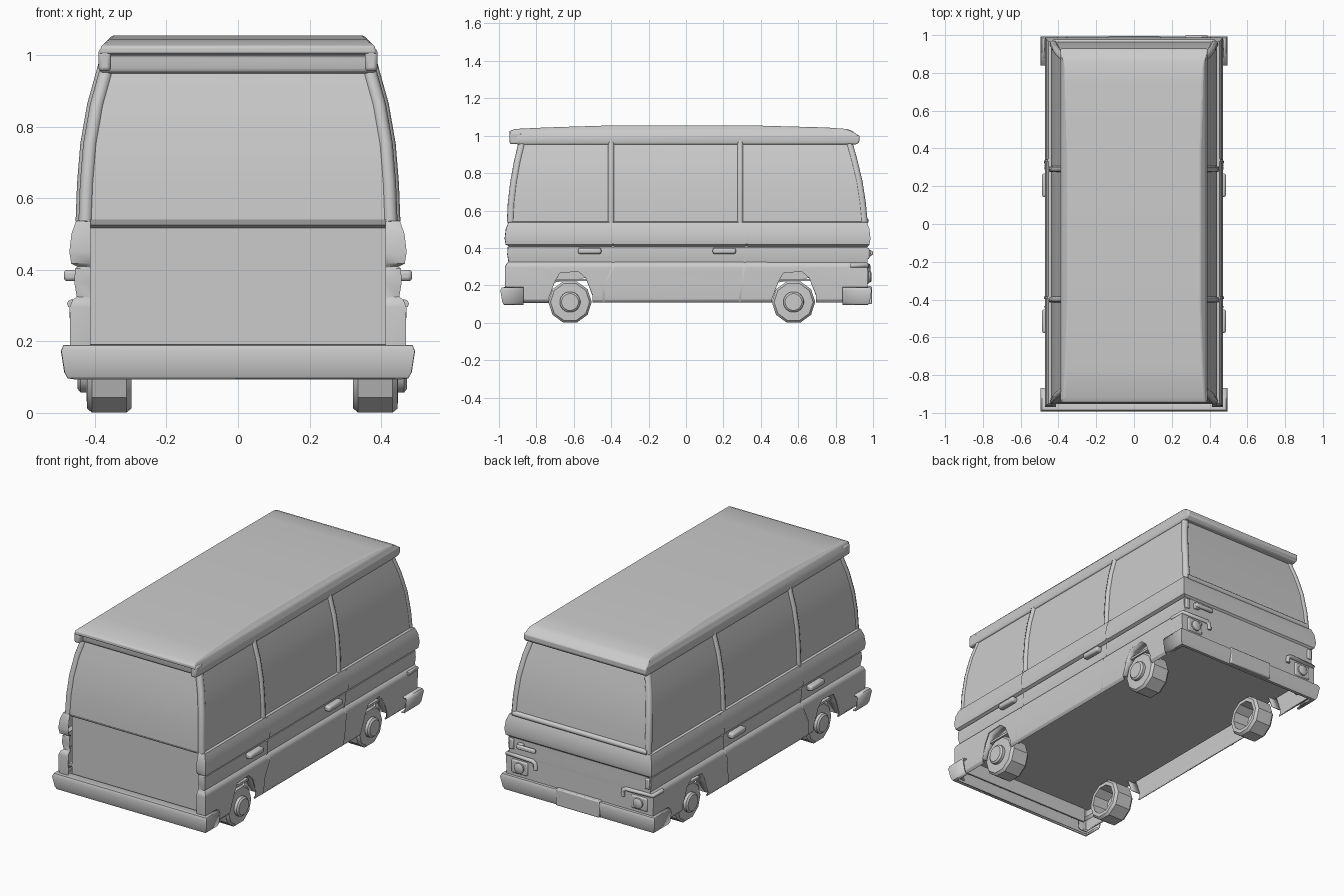
import bpy, bmesh, math
from mathutils import Vector

if "Cube" in bpy.data.objects:
    bpy.data.objects.remove(bpy.data.objects["Cube"])


def finish(name, bm, angle=35):
    me = bpy.data.meshes.new(name)
    bmesh.ops.recalc_face_normals(bm, faces=bm.faces)
    bm.to_mesh(me)
    bm.free()
    for p in me.polygons:
        p.use_smooth = True
    me.set_sharp_from_angle(angle=math.radians(angle))
    ob = bpy.data.objects.new(name, me)
    bpy.context.collection.objects.link(ob)
    return ob


def loft(name, rows, closed=False, caps=False, thick=0, bevel=0, angle=35):
    """Skin a grid of point rows; closed joins the ends of each row."""
    bm = bmesh.new()
    vs = [[bm.verts.new(p) for p in r] for r in rows]
    n = len(rows[0])
    for a, b in zip(vs, vs[1:]):
        for i in range(n if closed else n - 1):
            j = (i + 1) % n
            bm.faces.new((a[i], a[j], b[j], b[i]))
    if caps:
        bm.faces.new(vs[0])
        bm.faces.new(vs[-1])
    ob = finish(name, bm, angle)
    if thick:
        m = ob.modifiers.new("thickness", 'SOLIDIFY')
        m.thickness, m.offset = thick, 0
    if bevel:
        m = ob.modifiers.new("bevel", 'BEVEL')
        m.width, m.segments, m.limit_method, m.angle_limit = bevel, 2, 'ANGLE', math.radians(40)
    return ob


def box(name, x, y, z, bevel=0.006):
    rows = [[(x[0], y[0], h), (x[1], y[0], h), (x[1], y[1], h), (x[0], y[1], h)] for h in z]
    return loft(name, rows, True, True, bevel=bevel)


def tube(name, pts, r):
    cu = bpy.data.curves.new(name, 'CURVE')
    cu.dimensions, cu.bevel_depth, cu.bevel_resolution = '3D', r, 2
    cu.use_fill_caps = True
    sp = cu.splines.new('POLY')
    sp.points.add(len(pts) - 1)
    for p, c in zip(sp.points, pts):
        p.co = (*c, 1)
    ob = bpy.data.objects.new(name, cu)
    bpy.context.collection.objects.link(ob)


def revolve(name, profile, n, axis, centre, s=1, caps=False):
    """Turn (distance along axis, radius) pairs around the x or y axis."""
    rows = []
    for d, r in profile:
        row = []
        for i in range(n):
            a = 2 * math.pi * (i + .5) / n
            u, v = r * math.sin(a), -r * math.cos(a)
            row.append(Vector(centre) + (Vector((s * d, u, v)) if axis == 'x' else Vector((u, s * d, v))))
        rows.append(row)
    return loft(name, rows, True, caps)


# Lower body: ribbed side profile (half width, z) wrapped round the sides and rear
body = [(.452, .11), (.462, .125), (.466, .2), (.467, .295), (.46, .312), (.448, .322),
        (.454, .365), (.452, .402), (.445, .41), (.463, .42), (.468, .45), (.462, .5),
        (.450, .533), (.425, .54)]
rows = []
for h, z in body:
    yf = -h - .497
    yr = .515 + h if z > .415 else .967
    rows.append([(-.412, yf, z), (-h, yf, z), (-h, yr, z), (h, yr, z), (h, yf, z), (.412, yf, z)])
shell = loft("lower_body", rows, thick=.01, angle=28)

# Wheel arch openings with shallow closed wells
arch = [(-.118, .05), (-.115, .13), (-.085, .215), (-.055, .268), (.045, .275), (.085, .24), (.12, .15), (.12, .05)]
well = [(-.115, .13), (-.085, .215), (-.055, .268), (.045, .275), (.085, .24), (.12, .15)]
wheel_y = (-.62, .575)
for wy in wheel_y:
    cut = loft("arch_cutter", [[(x, wy + a, z) for a, z in arch] for x in (-.6, .6)], True, True)
    cut.hide_render = True
    cut.hide_set(True)
    m = shell.modifiers.new("arch", 'BOOLEAN')
    m.object, m.operation, m.solver = cut, 'DIFFERENCE', 'EXACT'
    for s in (-1, 1):
        loft("wheel_well", [[(s * x, wy + a, z) for a, z in well] for x in (.465, .40)], thick=.004)
        loft("wheel_well_back", [[(s * x, wy + a, z) for a, z in well[1:-1]] for x in (.395, .40)], True, True)
m = shell.modifiers.new("normals", 'WEIGHTED_NORMAL')
m.keep_sharp = True

# Floor and recessed front panel with sloping ledge below the windscreen
box("floor", (-.44, .44), (-.92, .96), (.222, .235), 0)
box("front_panel", (-.415, .415), (-.925, -.915), (.14, .517), 0)
loft("front_ledge", [[(s * .425, y, z) for s in (-1, 1)] for y, z in ((-.92, .515), (-.945, .525), (-.952, .54))])

# Glasshouse: half width, front y, rear y, z
glass = [(.440, -.95, .965, .535), (.436, -.945, .955, .64), (.427, -.932, .938, .75),
         (.408, -.912, .912, .86), (.376, -.885, .88, .975)]
loft("window_glass", [[(-h, f, z), (h, f, z), (h, r, z), (-h, r, z)] for h, f, r, z in glass], True, True)
for s in (-1, 1):
    tube("front_pillar", [(s * (h - .014), f + .012, z) for h, f, r, z in glass], .02)
    tube("rear_pillar", [(s * (h - .014), r - .012, z) for h, f, r, z in glass], .02)
    for py in (-.40, .29):
        tube("side_pillar", [(s * (h - .003), py, z) for h, f, r, z in glass], .017)
tube("rear_window_sill", [(-.43, .962, .545), (.43, .962, .545)], .016)

# Roof with overhanging gutter edge
roof = [(.37, -.892, .865, .948), (.386, -.904, .915, .955), (.390, -.908, .928, .97),
        (.390, -.910, .928, 1.0), (.388, -.945, .918, 1.004), (.382, -.944, .89, 1.025),
        (.370, -.915, .86, 1.036), (.362, -.75, .75, 1.044), (.352, -.4, .35, 1.055)]
loft("roof", [[(-h, f, z), (h, f, z), (h, r, z), (-h, r, z)] for h, f, r, z in roof], True, True, bevel=.006)
for s in (-1, 1):
    box("roof_front_corner", sorted((s * .355, s * .390)), (-.943, -.88), (.955, 1.018), .01)


# Door seams follow the body profile, the front one with a step
def seam(z, py):
    return -.39 if py < 0 and z > .28 else -.44 if py < 0 else py + (z - .3) * .12


for s in (-1, 1):
    for py in (-.40, .31):
        loft("door_seam", [[(s * (h + .008), seam(z, py) + d, z) for d in (-.006, .006)] for h, z in body])
    for hy in (-.515, .205):
        box("door_handle", sorted((s * .445, s * .487)), (hy - .062, hy + .062), (.368, .4), .01)

# Bumpers: half width, end y, z, wrapped round the corners
bumper = [(.46, .962, .098), (.474, .974, .1), (.482, .98, .115), (.491, .99, .172), (.486, .984, .186), (.44, .94, .188)]
for s, name in ((-1, "front_bumper"), (1, "rear_bumper")):
    back = .868 if s < 0 else .838
    loft(name, [[(-h, s * back, z), (-h, s * y, z), (h, s * y, z), (h, s * back, z)] for h, y, z in bumper], thick=.008)
box("rear_bumper_step", (-.14, .14), (.95, .994), (.1, .196), .006)

# Wheels: ten-sided tyres open on the inside, with round hubs
tyre = [(.405, .08), (.310, .083), (.310, .104), (.324, .116), (.42, .116), (.434, .104), (.436, .05)]
for wy in wheel_y:
    for s in (-1, 1):
        c = (.012, wy, .111)
        revolve("tyre", tyre, 10, 'x', c, s)
        revolve("hub", [(.41, .056), (.452, .055), (.46, .045)], 20, 'x', c, s, True)

# Rear lamps, corner trims and the tailgate handle
for s in (-1, 1):
    box("rear_lamp", sorted((s * .33, s * .435)), (.955, .978), (.205, .285), .01)
    revolve("rear_lamp_lens", [(0, .03), (.022, .03), (.027, .022)], 16, 'y', (s * .38, .965, .245), 1, True)
    tube("rear_corner_trim", [(s * .466, .88, .305), (s * .464, .968, .305), (s * .3, .974, .305),
                              (s * .282, .974, .295), (s * .28, .974, .26)], .012)
    box("rear_marker", sorted((s * .42, s * .45)), (.955, .98), (.34, .40), .006)
box("tailgate_handle", (.27, .39), (.98, 1.0), (.36, .385), .008)
box("tailgate_handle_mount", (.355, .39), (.95, .99), (.355, .39), .006)
